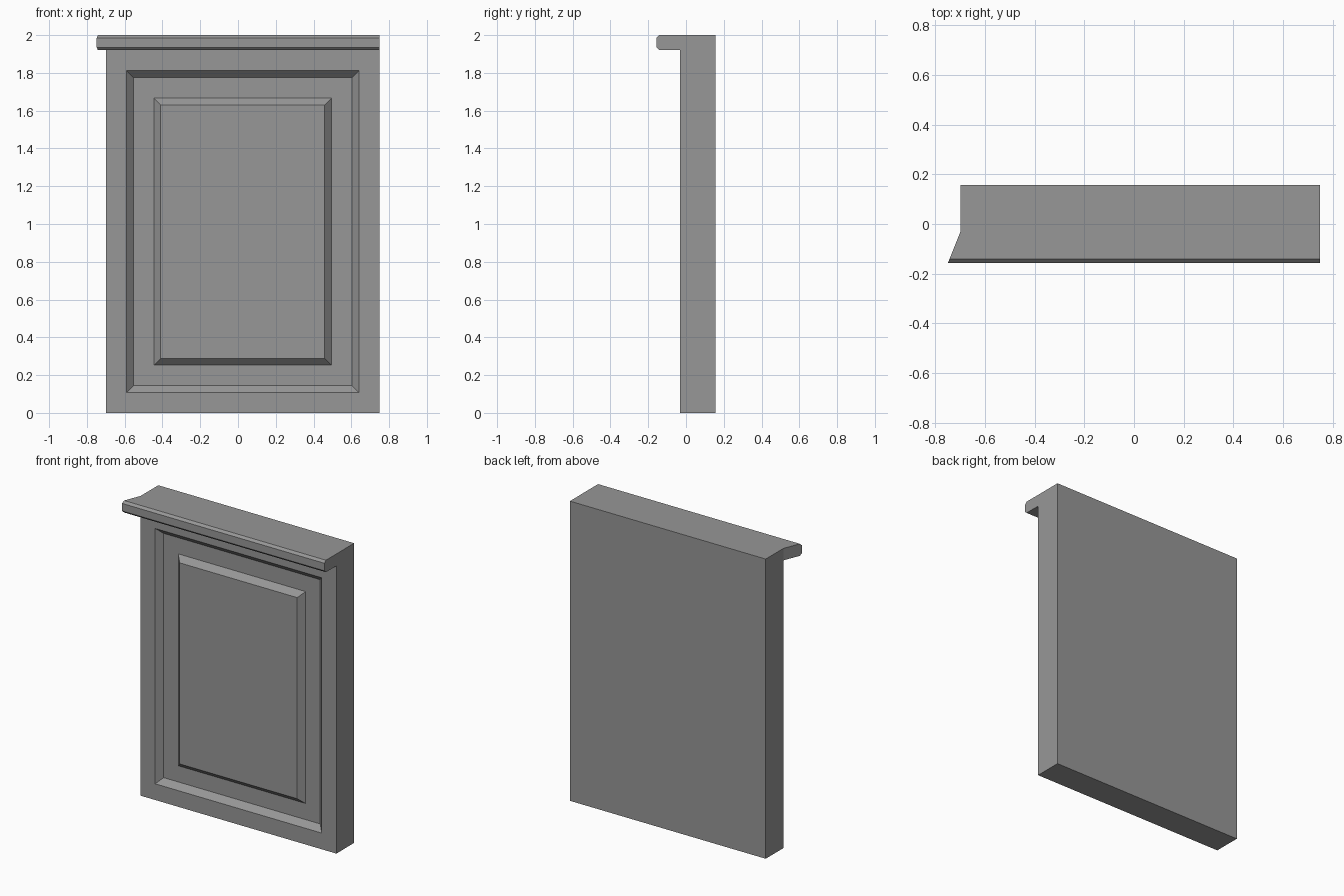
import bpy
import bmesh
from mathutils import Vector

cube = bpy.data.objects.get("Cube")
if cube:
    bpy.data.objects.remove(cube, do_unlink=True)

# Overall dimensions
LEFT, RIGHT = -0.698, 0.748
FRONT, BACK = -0.031, 0.156
LIP_Y, LIP_X = -0.156, -0.748
LIP_Z, TOP = 1.92, 2.0

grey = bpy.data.materials.new("painted grey")
grey.use_nodes = True
colour = (0.31, 0.31, 0.31, 1)
grey.diffuse_color = colour
grey.node_tree.nodes["Principled BSDF"].inputs["Base Color"].default_value = colour


def finish(bm, name):
    bmesh.ops.recalc_face_normals(bm, faces=bm.faces)
    mesh = bpy.data.meshes.new(name)
    bm.to_mesh(mesh)
    bm.free()
    mesh.materials.append(grey)
    obj = bpy.data.objects.new(name, mesh)
    bpy.context.collection.objects.link(obj)
    return obj


def inset(bm, face, width, push=0.0):
    """Inset a front face, then push its centre in (+y) or out (-y)."""
    bmesh.ops.inset_region(bm, faces=[face], thickness=width, use_even_offset=True)
    bmesh.ops.translate(bm, verts=face.verts, vec=(0, push, 0))


# Door slab with a recessed border and a raised centre field
bm = bmesh.new()
bmesh.ops.create_cube(bm, size=1)
bmesh.ops.scale(bm, vec=(RIGHT - LEFT, BACK - FRONT, TOP), verts=bm.verts)
bmesh.ops.translate(bm, vec=((LEFT + RIGHT) / 2, (FRONT + BACK) / 2, TOP / 2), verts=bm.verts)
front_face = min(bm.faces, key=lambda f: f.calc_center_median().y)
bmesh.ops.bisect_plane(bm, geom=[front_face, *front_face.edges, *front_face.verts],
                       plane_co=(0, 0, LIP_Z), plane_no=(0, 0, 1))
bm.normal_update()
panel = max((f for f in bm.faces if f.normal.y < -0.9), key=lambda f: f.calc_area())
for width, push in ((0.108, 0), (0.037, 0.037), (0.108, 0), (0.036, -0.037)):
    inset(bm, panel, width, push)
finish(bm, "panelled_slab")

# Top moulding: chamfered profile, mitred at one end
c = 0.015
profile = [(FRONT, LIP_Z), (LIP_Y + c, LIP_Z), (LIP_Y, LIP_Z + c),
           (LIP_Y, TOP - c), (LIP_Y + c, TOP), (FRONT, TOP)]


def mitre_x(y):
    return LEFT + (LIP_X - LEFT) * (FRONT - y) / (FRONT - LIP_Y)


bm = bmesh.new()
mitred = [bm.verts.new(Vector((mitre_x(y), y, z))) for y, z in profile]
square = [bm.verts.new(Vector((RIGHT, y, z))) for y, z in profile]
bm.faces.new(mitred)
bm.faces.new(square)
for i in range(len(profile) - 1):
    bm.faces.new((mitred[i], mitred[i + 1], square[i + 1], square[i]))
bm.faces.new((mitred[-1], mitred[0], square[0], square[-1]))
finish(bm, "top_moulding")
